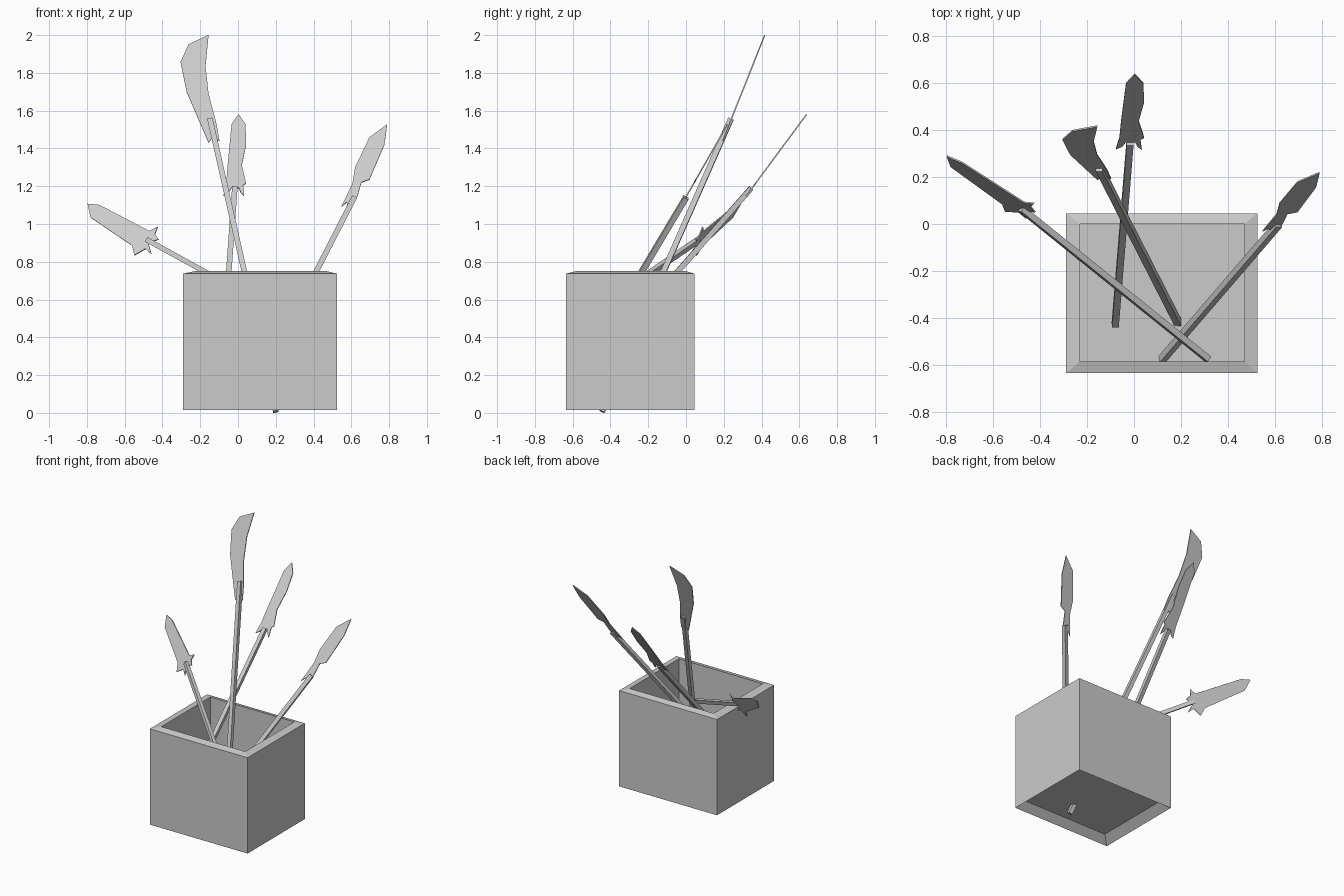
import bpy, bmesh
from mathutils import Vector

if "Cube" in bpy.data.objects:
    bpy.data.objects.remove(bpy.data.objects["Cube"])


def finish(name, bm):
    bmesh.ops.recalc_face_normals(bm, faces=bm.faces)
    mesh = bpy.data.meshes.new(name)
    bm.to_mesh(mesh)
    bm.free()
    obj = bpy.data.objects.new(name, mesh)
    bpy.context.collection.objects.link(obj)
    return obj


def crate(name):
    """Open box: recessed underside, outer walls, sloped rim, inner walls, floor."""
    outer = (-0.29, 0.525, -0.635, 0.045)
    inner = (-0.23, 0.47, -0.585, 0.0)
    bm = bmesh.new()
    rings = []
    for (x0, x1, y0, y1), z in ((inner, 0.065), (outer, 0.015), (outer, 0.737),
                                (inner, 0.75), (inner, 0.07)):
        rings.append([bm.verts.new((x, y, z)) for x, y in
                      ((x0, y0), (x1, y0), (x1, y1), (x0, y1))])
    for a, b in zip(rings, rings[1:]):
        for i in range(4):
            j = (i + 1) % 4
            bm.faces.new((a[i], a[j], b[j], b[i]))
    bm.faces.new(rings[0])
    bm.faces.new(rings[-1])
    finish(name, bm)


def shaft(name, start, end, width=0.029):
    """Square pole between two points, one side kept level."""
    start, end = Vector(start), Vector(end)
    axis = (end - start).normalized()
    side = axis.cross(Vector((0, 1, 0))).normalized() * width / 2
    up = axis.cross(side).normalized() * width / 2
    bm = bmesh.new()
    a, b = [[bm.verts.new(p + s * side + t * up)
             for s, t in ((-1, -1), (1, -1), (1, 1), (-1, 1))] for p in (start, end)]
    for i in range(4):
        j = (i + 1) % 4
        bm.faces.new((a[i], a[j], b[j], b[i]))
    bm.faces.new(a)
    bm.faces.new(b)
    finish(name, bm)


def blade(name, outline, origin, slope_x, slope_z):
    """Front (x, z) outline laid on a leaning plane, then given thickness."""
    ox, oy, oz = origin
    bm = bmesh.new()
    bm.faces.new([bm.verts.new((x, oy + slope_x * (x - ox) + slope_z * (z - oz), z))
                  for x, z in outline])
    obj = finish(name, bm)
    mod = obj.modifiers.new("thickness", "SOLIDIFY")
    mod.thickness = 0.007
    mod.offset = 0


crate("box")

# Tall curved blade
shaft("curved_blade_shaft", (0.2, -0.445, 0.007), (-0.148, 0.237, 1.555))
blade("curved_blade", [
    (-0.156, 2.0), (-0.262, 1.95), (-0.304, 1.857), (-0.272, 1.70), (-0.156, 1.43),
    (-0.137, 1.455), (-0.098, 1.44), (-0.114, 1.53), (-0.156, 1.69), (-0.172, 1.836)],
    (0, 0.19, 1.43), 0, 0.398)

# Middle spear leaning back
shaft("middle_spear_shaft", (-0.08, -0.43, 0.31), (-0.017, 0.345, 1.19))
blade("middle_spear_head", [
    (0.003, 1.58), (-0.034, 1.527), (-0.055, 1.31), (-0.062, 1.215), (-0.077, 1.15),
    (-0.05, 1.165), (-0.035, 1.19), (0.005, 1.19), (0.015, 1.165), (0.033, 1.147),
    (0.027, 1.205), (0.043, 1.215), (0.02, 1.31), (0.043, 1.42), (0.04, 1.527)],
    (0, 0.32, 1.15), 0, 0.74)

# Right spear
shaft("right_spear_shaft", (0.12, -0.575, 0.175), (0.615, 0.0, 1.14))
blade("right_spear_head", [
    (0.79, 1.527), (0.696, 1.458), (0.62, 1.30), (0.606, 1.214), (0.547, 1.09),
    (0.575, 1.115), (0.585, 1.078), (0.61, 1.105), (0.632, 1.145), (0.653, 1.22),
    (0.696, 1.235), (0.775, 1.42)],
    (0, -0.03, 1.09), 0, 0.57)

# Left spear
shaft("left_spear_shaft", (0.315, -0.575, 0.478), (-0.48, 0.065, 0.915), 0.027)
blade("left_spear_head", [
    (-0.796, 1.106), (-0.733, 1.10), (-0.468, 0.962), (-0.425, 0.985), (-0.44, 0.945),
    (-0.42, 0.918), (-0.475, 0.9), (-0.458, 0.84), (-0.49, 0.868), (-0.548, 0.834),
    (-0.56, 0.885), (-0.78, 1.034)],
    (-0.548, 0.055, 0.834), -0.371, 0.522)
